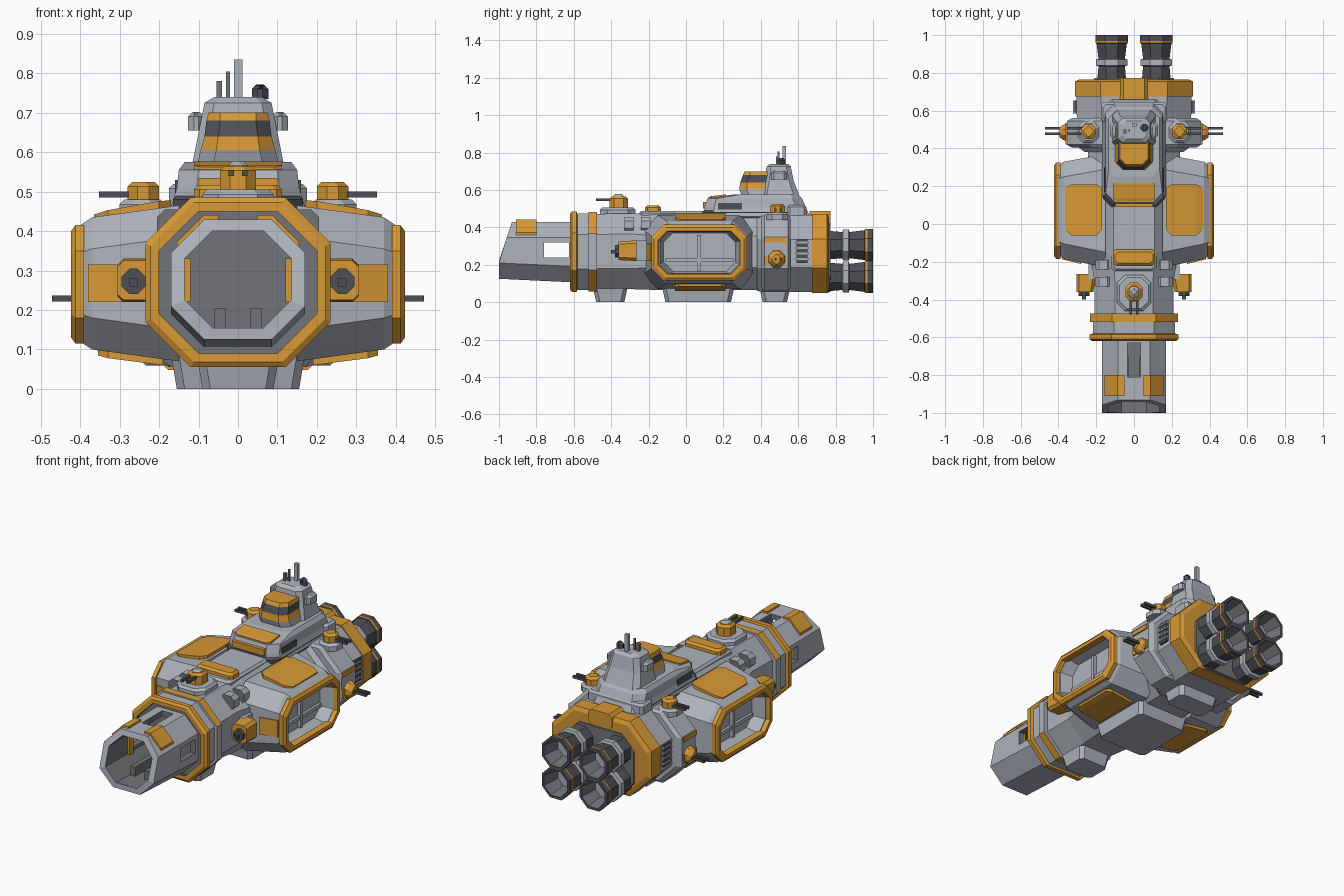
import bpy
import bmesh

old = bpy.data.objects.get("Cube")
if old:
    bpy.data.objects.remove(old, do_unlink=True)


def material(name, colour):
    mat = bpy.data.materials.new(name)
    mat.use_nodes = True
    mat.diffuse_color = (*colour, 1)
    mat.node_tree.nodes["Principled BSDF"].inputs["Base Color"].default_value = (*colour, 1)
    return mat


PALETTE = [material("hull grey", (.42, .45, .5)),
           material("amber paint", (.68, .32, .035)),
           material("dark metal", (.075, .08, .09)),
           material("shadow grey", (.17, .175, .185))]
GREY, GOLD, DARK, MID = range(len(PALETTE))


def outline(u0, u1, v0, v1, c):
    """Rectangle, or an octagon when the corners are cut by c."""
    if not c:
        return [(u0, v0), (u1, v0), (u1, v1), (u0, v1)]
    return [(u0 + c, v0), (u1 - c, v0), (u1, v0 + c), (u1, v1 - c),
            (u1 - c, v1), (u0 + c, v1), (u0, v1 - c), (u0, v0 + c)]


def loft(name, axis, sections, colours, mirror=False, closed=False, rule=None):
    """Join sections (position, u0, u1, v0, v1, cut) along an axis; colours are bands then caps."""
    bm = bmesh.new()
    place = {"x": lambda p, u, v: (p, u, v), "y": lambda p, u, v: (u, p, v),
             "z": lambda p, u, v: (u, v, p)}[axis]
    rings = [[bm.verts.new(place(s[0], u, v)) for u, v in outline(*s[1:])] for s in sections]
    pairs = list(zip(rings, rings[1:] + rings[:1])) if closed else list(zip(rings, rings[1:]))
    if isinstance(colours, int):
        colours = [colours] * (len(pairs) + 2)
    for (a, b), colour in zip(pairs, colours):
        for i in range(len(a)):
            j = (i + 1) % len(a)
            bm.faces.new((a[i], a[j], b[j], b[i])).material_index = colour
    if not closed:
        for ring, colour in zip((rings[0], rings[-1]), colours[len(pairs):]):
            bm.faces.new(ring).material_index = colour
    bmesh.ops.recalc_face_normals(bm, faces=bm.faces)
    if rule:
        for face in bm.faces:
            face.material_index = rule(face)
    used = sorted({f.material_index for f in bm.faces})
    for face in bm.faces:
        face.material_index = used.index(face.material_index)
    mesh = bpy.data.meshes.new(name)
    bm.to_mesh(mesh)
    bm.free()
    for index in used:
        mesh.materials.append(PALETTE[index])
    obj = bpy.data.objects.new(name, mesh)
    bpy.context.collection.objects.link(obj)
    if mirror:
        obj.modifiers.new("Mirror", "MIRROR")
    return obj


def box(name, x, y, z, colour, mirror=False):
    return loft(name, "z", [(h, *x, *y, 0) for h in z], colour, mirror)


def pad(name, x, y, z, colour, mirror=False, cut=.015):
    """Plate with cut corners and a bevelled top."""
    low, high = z
    e = min(.012, (high - low) / 2)
    return loft(name, "z", [(low, *x, *y, cut), (high - e, *x, *y, cut),
                (high, x[0] + e, x[1] - e, y[0] + e, y[1] - e, cut)], colour, mirror)


def along(pos, half, low, high, cut):
    return (pos, -half, half, low, high, cut)


def nozzle(pos, radius, x, z):
    return (pos, x - radius, x + radius, z - radius, z + radius, radius * .586)


# Hollow nose with a slanted mouth, side windows and a roof slot
nose = loft("nose", "y", [along(-1, .17, .125, .43, .085), along(-.58, .17, .105, .43, .085),
            along(-.58, .135, .15, .4, .07), along(-1, .135, .155, .4, .07)],
            [GREY, DARK, MID, GREY], closed=True)
for v in nose.data.vertices:
    if v.co.y < -.9 and v.co.z > .22:
        v.co.y += (v.co.z - .22) * .33
for x, y, z in (((-.3, .3), (-.76, -.625), (.24, .32)), ((-.035, .035), (-.81, -.63), (.35, .5))):
    cutter = box("nose_cutter", x, y, z, MID)
    cutter.hide_render = True
    mod = nose.modifiers.new("Cut", "BOOLEAN")
    mod.operation, mod.object, mod.solver = "DIFFERENCE", cutter, "EXACT"
    bpy.context.view_layer.objects.active = nose
    bpy.ops.object.modifier_apply(modifier=mod.name)
    bpy.data.objects.remove(cutter, do_unlink=True)
loft("nose_roof_pads", "x", [(.05, -.91, -.8, .41, .441, 0), (.087, -.91, -.8, .41, .441, 0),
     (.155, -.91, -.8, .35, .373, 0)], GOLD, True)
box("nose_window_trim", (.12, .137), (-.8, -.765), (.22, .33), GOLD, True)
box("dock_clamps", (.03, .06), (-.88, -.7), (.145, .205), MID, True)

# Forward hull and its collars
loft("forward_hull", "y", [along(-.6, .21, .07, .47, .11), along(-.3, .21, .07, .475, .11),
     along(-.15, .235, .065, .475, .12), along(.42, .245, .065, .475, .12)],
     [GREY, GREY, GREY, MID, GREY])
loft("front_collar", "y", [along(-.62, .222, .068, .472, .11), along(-.61, .235, .055, .485, .115),
     along(-.585, .235, .055, .485, .115), along(-.575, .2, .09, .45, .1),
     along(-.62, .2, .09, .45, .1)], [GOLD, GOLD, GOLD, DARK, GOLD], closed=True)
loft("hull_band", "y", [along(-.58, .218, .065, .475, .112), along(-.51, .218, .065, .475, .112)], GREY)
loft("second_collar", "y", [along(-.52, .232, .058, .482, .115), along(-.475, .232, .058, .482, .115)],
     GOLD, rule=lambda f: GREY if max(abs(f.normal.x), abs(f.normal.y)) > .9 else GOLD)
for y in (-.33, -.24):
    loft("shoulder_boxes", "y", [(y, .12, .205, .375, .455, .02), (y + .05, .12, .205, .375, .455, .02)],
         [GREY, MID, MID], True)

# Side hangar pods with recessed, framed openings
loft("hangar_pods", "x", [(.15, -.23, .37, .07, .465, .08), (.37, -.185, .33, .1, .435, .08),
     (.4, -.165, .31, .12, .415, .07), (.4, -.14, .285, .145, .39, .06),
     (.33, -.12, .265, .165, .37, .05)], GREY, True)
loft("hangar_frames", "x", [(.39, -.185, .325, .115, .415, .065), (.412, -.185, .325, .115, .415, .065),
     (.423, -.17, .31, .13, .4, .06), (.423, -.15, .29, .15, .38, .05),
     (.39, -.145, .285, .155, .375, .05)], GOLD, True, closed=True)
box("hangar_inner_posts", (.32, .35), (.06, .08), (.17, .36), GREY, True)
box("hangar_inner_rail", (.32, .345), (-.11, .255), (.215, .235), GREY, True)
loft("pod_roof_panels", "x", [(.17, -.03, .19, .45, .478, 0), (.2, -.06, .21, .44, .476, 0),
     (.33, -.06, .21, .42, .453, 0), (.365, -.03, .19, .42, .442, 0)], GOLD, True)
loft("pod_belly_panels", "x", [(.19, -.06, .21, .06, .1, 0), (.33, -.06, .21, .078, .12, 0),
     (.355, -.04, .19, .085, .12, 0)], GOLD, True)
loft("pod_front_panels", "x", [(.28, -.212, -.18, .22, .315, 0), (.38, -.187, -.16, .22, .315, 0)],
     GOLD, True)

# Small forward gun mounts on each side
loft("side_gun_mounts", "y", [(-.36, .215, .305, .225, .325, .015), (-.265, .2, .305, .22, .33, .015)],
     GOLD, True)
loft("side_gun_housings", "y", [(-.38, .235, .295, .24, .305, .02), (-.3, .235, .295, .24, .305, .02)],
     DARK, True)
box("side_gun_barrels", (.255, .275), (-.4, -.35), (.26, .28), DARK, True)
box("side_gun_arms", (.17, .24), (-.29, -.18), (.22, .33), GREY, True)

# Rear hull, collar and painted stern
loft("rear_hull", "y", [along(.38, .26, .06, .46, .12), along(.41, .3, .055, .465, .13),
     along(.68, .305, .055, .465, .13)], GREY)
loft("stern", "y", [along(.675, .312, .048, .472, .135), along(.755, .312, .048, .472, .135),
     along(.765, .29, .07, .45, .125)], GOLD)
loft("stern_cap", "y", [along(.66, .075, .4, .488, .02), along(.772, .075, .4, .488, .02)], GOLD)
loft("stern_recess", "y", [along(.75, .22, .05, .4, .08), along(.772, .21, .055, .395, .08)], MID)
loft("rear_collar", "y", [along(.405, .33, .075, .455, .11), along(.42, .355, .06, .468, .12),
     along(.545, .355, .06, .468, .12), along(.56, .33, .075, .455, .11)], GREY)
for low, high in ((.2, .25), (.32, .345)):
    box("collar_stripes", (.34, .363), (.42, .535), (low, high), GOLD, True)
box("rear_vents", (.29, .316), (.59, .65), (.21, .335), DARK, True)
for row in range(4):
    box("rear_vent_bars", (.3, .322), (.585, .655), (.225 + row * .03, .235 + row * .03), GREY, True)

# Four engines with flared nozzles
for label, z in (("lower", .135), ("upper", .305)):
    shape = ((.74, .078), (.835, .07), (.84, .083), (.87, .083), (.875, .07), (.955, .08),
             (.958, .085), (.97, .086), (1, .086), (1, .072), (.9, .055))
    loft(label + "_engines", "y", [nozzle(y, r, .118, z) for y, r in shape],
         [DARK, GREY, GREY, GREY, DARK, DARK, GOLD, DARK, DARK, MID, DARK, GREY], True)

# Keel blocks
for label, half, start, end in (("front", .09, -.5, -.31), ("middle", .155, -.13, .26), ("rear", .12, .39, .56)):
    loft(label + "_keel", "z", [(0, -half, half, start + .02, end - .02, .02),
         (.09, -half - .015, half + .015, start, end, .02)], GREY)

# Deck and raised superstructure
pad("spine_deck", (-.12, .12), (-.25, .62), (.45, .488), GREY)
pad("spine_panel", (-.112, .112), (-.22, -.135), (.46, .517), GOLD)
pad("deck_trim", (-.165, .165), (.085, .63), (.45, .492), DARK, cut=.05)
loft("superstructure", "z", [(.46, -.17, .17, .1, .66, .05), (.51, -.155, .155, .1, .64, .05),
     (.555, -.15, .15, .115, .62, .05), (.575, -.135, .135, .25, .6, .04)], GREY)
loft("superstructure_panel", "y", [along(.12, .09, .54, .562, 0), along(.135, .112, .54, .567, 0),
     along(.215, .112, .54, .577, 0)], GOLD)
box("superstructure_lip", (-.1, .1), (.09, .13), (.5, .535), GOLD)
box("superstructure_windows", (.14, .16), (.17, .3), (.495, .53), DARK, True)
pad("rear_deck", (-.175, .175), (.54, .645), (.46, .52), GREY)

# Bridge tower
loft("bridge", "z", [(.56, -.105, .105, .3, .5, .04), (.605, -.095, .095, .285, .5, .04),
     (.64, -.085, .085, .29, .5, .035), (.68, -.08, .08, .305, .5, .035),
     (.7, -.075, .075, .315, .5, .03)], [GREY, GOLD, DARK, GOLD, GREY, GOLD])
loft("tower", "z", [(.56, -.118, .118, .4, .61, .03), (.65, -.1, .1, .42, .575, .025),
     (.725, -.085, .085, .43, .56, .025), (.74, -.06, .06, .45, .545, .02)], GREY)
pad("tower_ears", (.085, .127), (.455, .54), (.655, .702), GREY, True)
box("main_mast", (-.01, .012), (.515, .535), (.73, .835), GREY)
box("short_mast", (-.055, -.04), (.48, .5), (.73, .78), MID)
box("rear_mast", (-.03, -.02), (.49, .5), (.73, .805), MID)
pad("sensor_box", (.035, .077), (.49, .53), (.735, .772), DARK)

# Forward deck turret
pad("turret_base", (-.09, .09), (-.46, -.27), (.46, .505), GREY, cut=.04)
pad("turret_body", (-.045, .045), (-.41, -.31), (.5, .565), GOLD, cut=.025)
pad("turret_cap", (-.025, .025), (-.39, -.33), (.55, .578), GREY)
box("turret_barrels", (.01, .024), (-.48, -.38), (.54, .555), DARK, True)

# Rear turrets on the shoulders and flanks
pad("shoulder_turret_bases", (.185, .3), (.43, .545), (.44, .48), GREY, True, cut=.03)
pad("shoulder_turrets", (.2, .28), (.45, .53), (.475, .525), GOLD, True, cut=.025)
loft("flank_turrets", "x", [(.34, .435, .535, .18, .28, .03), (.375, .445, .525, .19, .27, .025),
     (.395, .46, .51, .205, .255, .02)], GOLD, True)
for y in (.472, .5):
    box("shoulder_barrels", (.25, .352), (y, y + .013), (.485, .5), DARK, True)
    box("flank_barrels", (.38, .472), (y, y + .013), (.222, .237), DARK, True)
